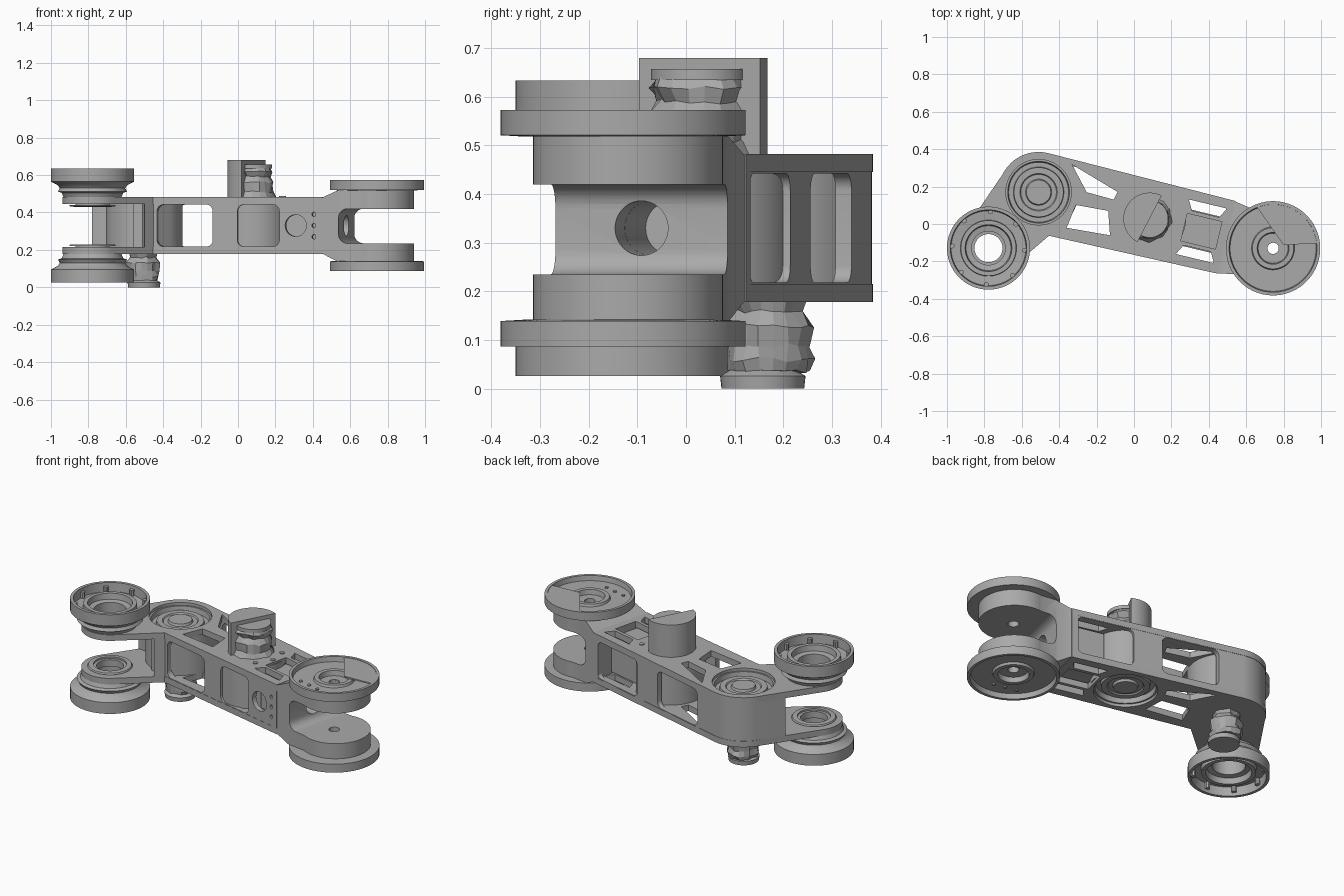
import bpy, bmesh, math, random
from mathutils import Matrix, Vector

random.seed(4)
cube = bpy.data.objects.get("Cube")
if cube:
    bpy.data.objects.remove(cube)

grey = bpy.data.materials.new("machined grey")
grey.use_nodes = True
grey.diffuse_color = (0.4, 0.4, 0.4, 1)
grey.node_tree.nodes["Principled BSDF"].inputs["Base Color"].default_value = (0.4, 0.4, 0.4, 1)

# Link frame: origin at the elbow joint, x along the link
M = Matrix.Translation((-0.51, 0.17, 0)) @ Matrix.Rotation(math.radians(-13.5), 4, "Z")
ELBOW = (0, 0)
MID = (0.61, 0)
FORK = (1.289, 0.012)
DISC = (1.289, 0.001)
w = M.inverted() @ Vector((-0.778, -0.129, 0))
WHEEL = (w.x, w.y)
MIDZ = 0.33


def finish(name, bm, cutter=False):
    bmesh.ops.remove_doubles(bm, verts=bm.verts, dist=0.0002)
    bmesh.ops.recalc_face_normals(bm, faces=bm.faces)
    mesh = bpy.data.meshes.new(name)
    bm.to_mesh(mesh)
    bm.free()
    mesh.transform(M)
    mesh.materials.append(grey)
    ob = bpy.data.objects.new(name, mesh)
    bpy.context.collection.objects.link(ob)
    ob.hide_render = cutter
    return ob


def circle(c, r, a0=0, a1=360, n=64):
    count = n if a1 - a0 == 360 else n + 1
    angles = [math.radians(a0 + (a1 - a0) * i / n) for i in range(count)]
    return [(c[0] + r * math.cos(a), c[1] + r * math.sin(a)) for a in angles]


def rounded_rect(x0, x1, y0, y1, r):
    corners = [(x1 - r, y1 - r), (x0 + r, y1 - r), (x0 + r, y0 + r), (x1 - r, y0 + r)]
    return [p for i, c in enumerate(corners) for p in circle(c, r, 90 * i, 90 * i + 90, 8)]


def prism(name, pts, lo, hi, axis="z", cutter=False):
    """Extrude an outline along z, x or y."""
    place = {"z": lambda p, h: (p[0], p[1], h),
             "x": lambda p, h: (h, p[0], p[1]),
             "y": lambda p, h: (p[0], h, p[1])}[axis]
    bm = bmesh.new()
    a = [bm.verts.new(place(p, lo)) for p in pts]
    b = [bm.verts.new(place(p, hi)) for p in pts]
    bm.faces.new(a)
    bm.faces.new(b)
    for i in range(len(pts)):
        j = (i + 1) % len(pts)
        bm.faces.new((a[i], a[j], b[j], b[i]))
    return finish(name, bm, cutter)


def hull(pts):
    """Convex outline around the points."""
    pts = sorted(set((round(x, 5), round(y, 5)) for x, y in pts))

    def half(seq):
        out = []
        for p in seq:
            while len(out) > 1 and ((out[-1][0] - out[-2][0]) * (p[1] - out[-2][1])
                                    <= (out[-1][1] - out[-2][1]) * (p[0] - out[-2][0])):
                out.pop()
            out.append(p)
        return out[:-1]
    return half(pts) + half(pts[::-1])


def lathe(name, c, profile, n=64, flip=False, jitter=0.0):
    """Revolve a closed (radius, z) loop about a vertical axis."""
    bm = bmesh.new()
    rings = []
    for r, z in profile:
        z = 2 * MIDZ - z if flip else z
        rings.append([])
        for x, y in circle((0, 0), 1, n=n):
            k = r + (random.uniform(-jitter, jitter) if r else 0)
            h = z + random.uniform(-jitter, jitter) * 0.6 if r else z
            rings[-1].append(bm.verts.new((c[0] + x * k, c[1] + y * k, h)))
    for i, ring in enumerate(rings):
        nxt = rings[(i + 1) % len(rings)]
        if profile[i][0] == 0 and profile[(i + 1) % len(rings)][0] == 0:
            continue
        for j in range(n):
            k = (j + 1) % n
            bm.faces.new((ring[j], ring[k], nxt[k], nxt[j]))
    return finish(name, bm)


def boolean(ob, cutters, op="DIFFERENCE"):
    for c in cutters:
        m = ob.modifiers.new(op.lower(), "BOOLEAN")
        m.operation, m.solver, m.object = op, "EXACT", c
    bpy.context.view_layer.objects.active = ob
    for m in list(ob.modifiers):
        bpy.ops.object.modifier_apply(modifier=m.name)


def box(name, u0, u1, v0, v1, z0, z1):
    return prism(name, [(u0, v0), (u1, v0), (u1, v1), (u0, v1)], z0, z1)


helpers = []


def cutter(pts, lo, hi, axis="z"):
    helpers.append(prism("cutter", pts, lo, hi, axis, True))
    return helpers[-1]


# Cutters shared by both plates
windows = [
    [(.14, .185), (.41, .10), (.40, .055), (.25, .06)],
    [(.21, -.02), (.385, -.01), (.425, -.135), (.19, -.15)],
    [(.79, -.15), (.82, -.095), (.97, -.095), (1.0, -.15)],
    [(.79, .15), (.82, .095), (.97, .095), (1.0, .15)],
    [(.80, -.075), (.99, -.075), (.99, .075), (.80, .075)],
]
window_cuts = [cutter(p, 0, 1) for p in windows]
axle_cut = cutter(circle(WHEEL, 0.09), 0, 1)

# Upper and lower link plates with the bent arm to the wheel
link_outline = hull(circle(ELBOW, 0.215) + [(1.035, 0.2), (1.035, -0.2)])
arm_outline = hull(circle(ELBOW, 0.213) + circle(WHEEL, 0.16))
for name, lo, joint in (("upper_plate", 0.445, ELBOW), ("lower_plate", 0.178, MID)):
    plate = prism(name, link_outline, lo, lo + 0.037)
    arm = cutter(arm_outline, lo, lo + 0.037)
    boolean(plate, [arm], "UNION")
    boolean(plate, window_cuts + [axle_cut, cutter(circle(joint, 0.175), lo - .1, lo + .1)])

# Web between the plates, hollowed around the wheel axle
web = prism("elbow_web", arm_outline, 0.19, 0.45)
boolean(web, [cutter(circle(WHEEL, 0.28), 0, 1), cutter(circle(ELBOW, 0.18), 0, 1)])

# Joint drums with a recessed bearing face
drum = [(0, .19), (.195, .19), (.195, .465), (.165, .465), (.16, .435), (.135, .435),
        (.132, .455), (.1, .455), (.095, .448), (.07, .448), (.065, .462), (0, .462)]
lathe("elbow_drum", ELBOW, drum)
lathe("middle_drum", MID, drum, flip=True)

# Side walls with rounded windows; the front one has a port and bolt holes
for name, side, spans in (("front_side_wall", -1, [(.13, .435), (.57, .8)]),
                          ("back_side_wall", 1, [(.15, .49), (.66, 1.0)])):
    outline = [(0, .213), (1.03, .199), (1.03, .172), (0, .178)]
    wall = prism(name, [(u, v * side) for u, v in outline], .19, .47)
    lo, hi = sorted((.1 * side, .3 * side))
    cuts = [cutter(rounded_rect(a, b, .218, .442, .035), lo, hi, "y") for a, b in spans]
    if side < 0:
        cuts.append(cutter(circle((.89, MIDZ), .058), lo, hi, "y"))
        cuts += [cutter(circle((.99, z), .012, n=16), lo, hi, "y") for z in (.27, .33, .39)]
    boolean(wall, cuts)

# Solid end next to the fork
shaft_cut = cutter(circle((0, MIDZ), .056), .85, 1.2, "x")
end_wall = box("end_wall", .995, 1.034, -.2, .2, .185, .475)
core = box("end_core", .79, 1.0, -.10, .10, .225, .435)
for ob in (end_wall, core):
    boolean(ob, [shaft_cut])

# Fork: side profile trimmed by its waisted, rounded plan outline
slot = circle((1.17, .285), .05, 180, 270, 8)[::-1] + circle((1.17, .37), .05, 90, 180, 8)[::-1]
profile = ([(1.035, .18), (1.12, .135), (1.55, .135), (1.55, .235)] + slot
           + [(1.55, .42), (1.55, .52), (1.12, .52), (1.035, .48)])
fork = prism("fork", profile, -.3, .3, "y")
plan = cutter([(1.12, .182), (1.03, .198), (1.03, -.198), (1.12, -.182)]
              + circle(FORK, .195, -105, 112), 0, 1)
boolean(fork, [plan], "INTERSECT")
boolean(fork, [shaft_cut, cutter(circle(DISC, .03, n=24), 0, 1)])

# Matching upper and lower discs and wheels
disc = [(.03, .518), (.2, .518), (.252, .521), (.252, .573), (.235, .573), (.23, .543),
        (.115, .543), (.11, .557), (.085, .557), (.08, .527), (.03, .527)]
wheel = [(.09, .48), (.155, .482), (.165, .505), (.185, .512), (.175, .53), (.185, .545),
         (.222, .565), (.222, .634), (.204, .634), (.2, .58), (.15, .575),
         (.148, .605), (.125, .605), (.12, .57), (.09, .565)]
bearing = [(.075, .44), (.125, .44), (.12, .432), (.092, .43), (.092, .48), (.075, .48)]
for side, flip in (("upper", False), ("lower", True)):
    lathe(side + "_fork_disc", DISC, disc, flip=flip)
    lathe(side + "_wheel", WHEEL, wheel, flip=flip)
    lathe(side + "_wheel_bearing", WHEEL, bearing, flip=flip)
    for i in range(8):
        a = math.radians(45 * i + 10)
        x, y = WHEEL[0] + .195 * math.cos(a), WHEEL[1] + .195 * math.sin(a)
        lathe(side + "_wheel_lug", (x, y), [(0, .57), (.014, .57), (.014, .615), (0, .615)], 8, flip)
    for i in range(3):
        x = DISC[0] - .1 + .07 * i
        lathe(side + "_disc_bolt", (x, DISC[1] - .16), [(0, .54), (.01, .54), (.01, .55), (0, .55)], 12, flip)

# Broken cover sheet on the upper disc
sheet = [(DISC[0] + .05, DISC[1] + .03)] + circle(DISC, .238, 20, 125, 20)
prism("disc_cover_sheet", sheet, .562, .57)

# Half shell and worn core standing on the middle joint
prism("middle_half_shell", circle(MID, .14, 76, 256, 32), .478, .68)
lathe("middle_core", MID, [(0, .47), (.125, .47), (.1, .51), (.108, .56), (.09, .59),
                           (.105, .62), (.09, .64), (0, .64)], 18, jitter=.01)
lathe("middle_core_cap", MID, [(0, .635), (.1, .635), (.1, .657), (0, .657)])
for v in (-.1, 0, .1):
    u = MID[0] + math.sqrt(.165 ** 2 - v * v)
    lathe("middle_bolt", (u, v), [(0, .47), (.014, .47), (.014, .487), (0, .487)], 16)

# Worn stub under the elbow
lathe("elbow_stub", ELBOW, [(0, .2), (.085, .2), (.07, .16), (.088, .13), (.085, .09),
                            (.09, .06), (.08, .035), (0, .035)], 18, jitter=.009)
lathe("elbow_stub_foot", (.01, -.01), [(0, 0), (.085, 0), (.088, .026), (.065, .04), (0, .04)], 32)

# Remove helpers and smooth the curved surfaces
for ob in helpers:
    bpy.data.objects.remove(ob)
bpy.ops.object.select_all(action="DESELECT")
for ob in bpy.context.scene.objects:
    if ob.type == "MESH" and ob.name not in ("middle_core", "elbow_stub"):
        ob.select_set(True)
        bpy.context.view_layer.objects.active = ob
bpy.ops.object.shade_smooth_by_angle(angle=math.radians(30))
